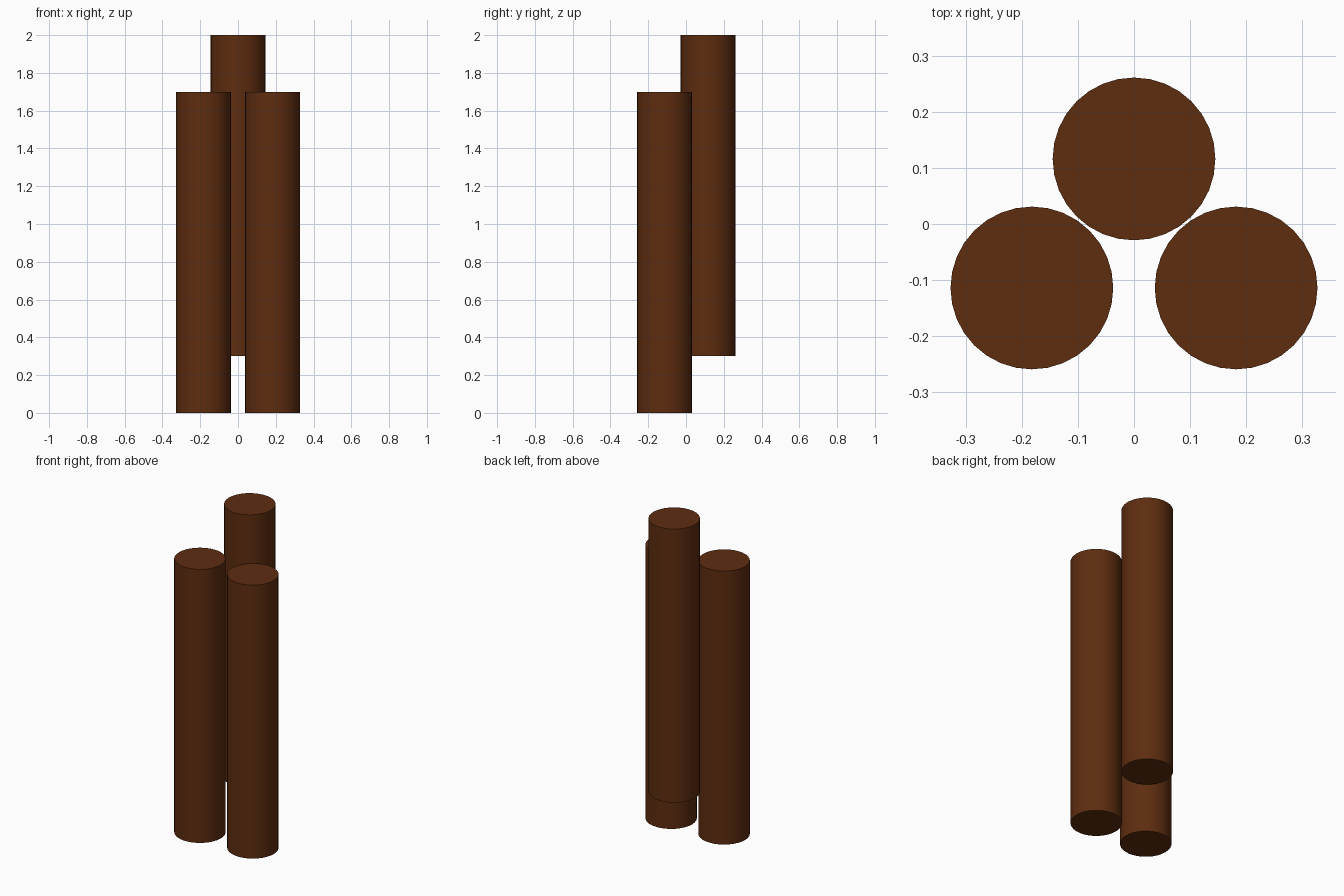
import bpy, math

if "Cube" in bpy.data.objects:
    bpy.data.objects.remove(bpy.data.objects["Cube"])

# Single dark brown wood colour
wood = bpy.data.materials.new("dark_brown_wood")
wood.diffuse_color = (0.112, 0.026, 0.005, 1)
wood.use_nodes = True
wood.node_tree.nodes["Principled BSDF"].inputs["Base Color"].default_value = wood.diffuse_color

RADIUS, LENGTH = 0.145, 1.70


def log(name, x, y, base):
    """Upright capped log standing at height base."""
    bpy.ops.mesh.primitive_cylinder_add(vertices=32, radius=RADIUS, depth=LENGTH,
                                        location=(x, y, base + LENGTH / 2))
    ob = bpy.context.object
    ob.name = name
    ob.data.materials.append(wood)
    bpy.ops.object.shade_smooth_by_angle(angle=math.radians(30))


# Two front logs on the ground, one raised log behind
log("front_log_left", -0.182, -0.114, 0)
log("front_log_right", 0.182, -0.114, 0)
log("rear_raised_log", 0, 0.116, 0.30)
